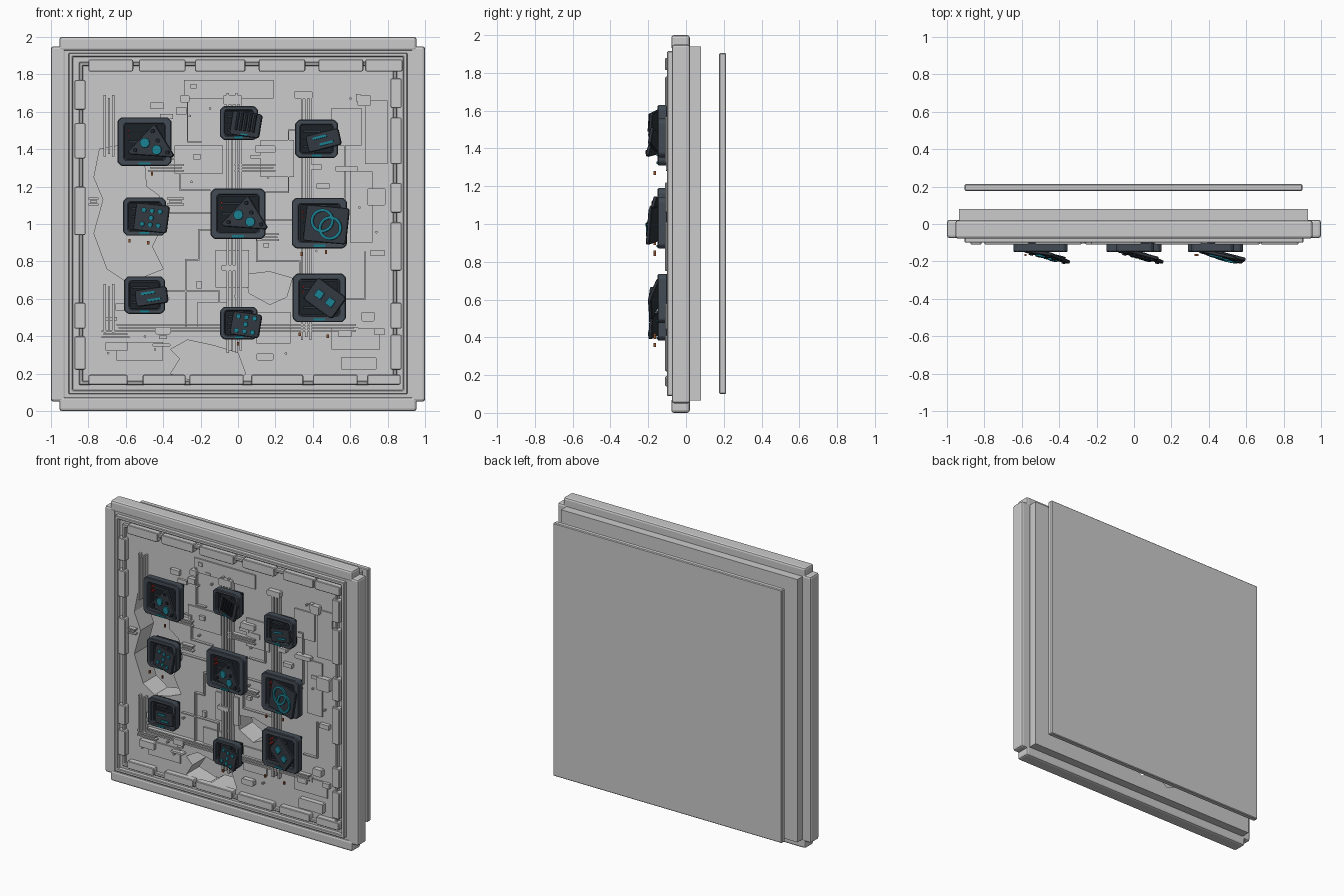
import bpy, bmesh, math, random
from mathutils import Matrix, Vector

if "Cube" in bpy.data.objects:
    bpy.data.objects.remove(bpy.data.objects["Cube"])
random.seed(4)
FACE = -0.07  # front surface of the wall panel


def mat(name, r, g, b):
    m = bpy.data.materials.new(name)
    m.diffuse_color = (r, g, b, 1)
    m.use_nodes = True
    m.node_tree.nodes["Principled BSDF"].inputs["Base Color"].default_value = m.diffuse_color
    return m


SLATE, DARK = mat("slate", .055, .07, .09), mat("dark", .03, .037, .048)
BLACK, TEAL = mat("recess", .012, .016, .022), mat("teal", .01, .2, .26)
RED, RUST = mat("red", .5, .03, .02), mat("rust", .3, .09, .03)


def prism(bm, pts, y0, y1, M=Matrix()):
    a = [bm.verts.new(M @ Vector((x, y0, z))) for x, z in pts]
    b = [bm.verts.new(M @ Vector((x, y1, z))) for x, z in pts]
    bm.faces.new(a)
    bm.faces.new(b[::-1])
    for i in range(len(a)):
        j = (i + 1) % len(a)
        bm.faces.new((a[i], b[i], b[j], a[j]))


def ring(bm, outer, inner, y0, y1, M=Matrix()):
    L = [[bm.verts.new(M @ Vector((x, y, z))) for x, z in p]
         for p, y in ((outer, y0), (outer, y1), (inner, y1), (inner, y0))]
    n = len(outer)
    for k in range(4):
        p, q = L[k], L[(k + 1) % 4]
        for i in range(n):
            j = (i + 1) % n
            bm.faces.new((p[i], p[j], q[j], q[i]))


def rect(x0, x1, z0, z1, c=0):
    if not c:
        return [(x0, z0), (x1, z0), (x1, z1), (x0, z1)]
    return [(x0 + c, z0), (x1 - c, z0), (x1, z0 + c), (x1, z1 - c),
            (x1 - c, z1), (x0 + c, z1), (x0, z1 - c), (x0, z0 + c)]


def mid(cx, cz, w, h, c=0):
    return rect(cx - w / 2, cx + w / 2, cz - h / 2, cz + h / 2, c)


def disc(cx, cz, r, n=16):
    return [(cx + r * math.cos(2 * math.pi * i / n), cz + r * math.sin(2 * math.pi * i / n)) for i in range(n)]


def finish(bm, name, material=None, bevel=0, seg=1):
    bmesh.ops.recalc_face_normals(bm, faces=bm.faces)
    me = bpy.data.meshes.new(name)
    bm.to_mesh(me)
    bm.free()
    ob = bpy.data.objects.new(name, me)
    bpy.context.collection.objects.link(ob)
    if material:
        me.materials.append(material)
    if bevel:
        b = ob.modifiers.new("bevel", 'BEVEL')
        b.width, b.segments = bevel, seg
    return ob


def plates(name, items, material=None, bevel=0, seg=1):
    """items: (outline, y_front, y_back)"""
    bm = bmesh.new()
    for pts, y0, y1 in items:
        prism(bm, pts, y0, y1)
    return finish(bm, name, material, bevel, seg)


# Wall panel with jagged holes broken right through it, and the floating back plate
holes = [
    [(-.74, 1.4), (-.63, 1.42), (-.5, 1.32), (-.49, 1.2), (-.42, 1.15), (-.39, 1.02), (-.46, .88), (-.4, .76),
     (-.5, .72), (-.61, .7), (-.7, .76), (-.77, .95), (-.72, 1.13), (-.77, 1.25)],
    [(-.36, .33), (-.27, .38), (-.13, .35), (0, .31), (.04, .2), (0, .16), (-.06, .195), (-.16, .195),
     (-.22, .155), (-.36, .2), (-.31, .28)],
    [(.04, .73), (.17, .745), (.29, .71), (.26, .61), (.17, .57), (.06, .63)]]
wall = plates("wall_panel", [(rect(-.935, .93, .065, 1.94), FACE, .08)])
cutter = plates("hole_cutter", [(h, -.3, .13) for h in holes])
cutter.hide_render = True
bo = wall.modifiers.new("holes", 'BOOLEAN')
bo.object, bo.solver = cutter, 'EXACT'
bpy.context.view_layer.objects.active = wall
bpy.ops.object.modifier_apply(modifier="holes")
bpy.data.objects.remove(cutter)
plates("back_plate", [(rect(-.905, .9, .1, 1.905), .176, .213)], bevel=.005)

# Outer frame bars, overlapped at the corners
plates("frame_bars", [(rect(s * .96 - .04, s * .96 + .04, .05, 1.95), -.075, .022) for s in (-1, 1)] +
       [(rect(-.955, .955, z, z + .075), -.078, .02) for z in (0, 1.925)], bevel=.014, seg=2)

# Stepped inner trims
bm = bmesh.new()
for x, z0, z1, w, y in ((.905, .09, 1.915, .022, -.1), (.85, .14, 1.865, .02, -.095)):
    ring(bm, rect(-x, x, z0, z1), rect(-x + w, x - w, z0 + w, z1 - w), y, FACE + .01)
finish(bm, "inner_trim", bevel=.004)

# Segmented edge blocks
blocks = []
for a, b in ((-.8, -.56), (-.53, -.28), (-.23, .04), (.11, .36), (.43, .67), (.68, .88)):
    blocks.append((rect(a, b, 1.815, 1.88, .006), -.11, FACE + .01))
for a, b in ((-.8, -.59), (-.51, -.28), (-.26, .03), (.07, .35), (.4, .64), (.69, .87)):
    blocks.append((rect(a, b, .14, .195, .006), -.11, FACE + .01))
for a, b in ((.22, .4), (.44, .58), (.94, 1.2), (1.35, 1.54), (1.61, 1.77)):
    blocks.append((rect(-.875, -.815, a, b, .006), -.11, FACE + .01))
for a, b in ((.22, .41), (.44, .58), (.75, 1.01), (1.06, 1.22), (1.32, 1.57), (1.62, 1.78)):
    blocks.append((rect(.815, .875, a, b, .006), -.11, FACE + .01))
plates("edge_blocks", blocks, bevel=.004)

# Thin surface panels
thin = [(-.29, .19, 1.67, 1.77), (.68, .8, 1.32, 1.66), (.5, .76, .33, .44), (-.65, -.4, .27, .37),
        (-.22, -.06, .44, .58), (.6, .72, .9, 1.28), (.5, .66, 1.42, 1.62), (-.12, .06, .66, .86),
        (-.34, -.08, 1.27, 1.42), (.12, .3, 1.25, 1.45), (.1, .28, .36, .53)]
plates("surface_panels", [(rect(*t), FACE - .01, FACE + .01) for t in thin])


def inside(x, z, h):
    c = False
    for i, (x1, z1) in enumerate(h):
        x0, z0 = h[i - 1]
        if (z1 > z) != (z0 > z) and x < (x0 - x1) * (z - z1) / (z0 - z1) + x1:
            c = not c
    return c


def clear(x, z, r):
    return not any(inside(x + dx, z + dz, h) for h in holes for dx in (-r, 0, r) for dz in (-r, 0, r))


# Raised small blocks and studs
raised = [(.55, .74, .22, .29), (.64, .71, 1.63, 1.69), (-.71, -.59, .32, .37), (-.46, -.36, .345, .36),
          (-.08, .02, 1.64, 1.69), (.52, .64, 1.28, 1.31), (.3, .4, 1.67, 1.71), (.66, .73, .48, .53),
          (.39, .45, 1.29, 1.32), (-.44, -.36, .41, .45), (.1, .19, .27, .31), (.09, .2, 1.38, 1.42),
          (-.09, 0, .75, .78), (-.31, -.26, 1.65, 1.69), (.69, .79, 1.1, 1.19)]
small = [(rect(*r, .006), -.105, FACE + .01) for r in raised]
for i in range(60):
    x, z = random.uniform(-.76, .76), random.uniform(.24, 1.74)
    if clear(x, z, .05):
        if i % 2:
            small.append((disc(x, z, .007, 8), -.095, FACE + .01))
        else:
            small.append((mid(x, z, random.uniform(.02, .08), random.uniform(.015, .04)),
                          -random.uniform(.085, .1), FACE + .01))
plates("small_blocks", small)

# Conduit bundles, then bent traces between the modules
rails = []
for x, z0, z1, n in ((-.69, 1.36, 1.69, 3), (-.69, .42, .68, 3), (-.02, .31, 1.7, 4), (.365, .38, 1.7, 3)):
    for k in range(n):
        rails.append((mid(x + (k - (n - 1) / 2) * .023, (z0 + z1) / 2, .012, z1 - z0 - .03 * (k % 2)), -.1, FACE + .01))
for z, x0, x1 in ((1.3, -.48, -.29), (1.3, -.02, .2), (1.12, -.8, -.745), (1.12, -.38, -.29), (.445, -.65, .63),
                  (.93, .1, .22), (.41, -.73, -.58)):
    for k in range(3):
        rails.append((mid((x0 + x1) / 2, z + (k - 1) * .016, x1 - x0 - .02 * (k % 2), .009), -.097, FACE + .01))
traces = [[(-.36, 1.35), (-.31, 1.35), (-.31, 1.18), (-.15, 1.18)], [(.3, 1.5), (.27, 1.5), (.27, 1.17), (.15, 1.17)],
          [(-.38, 1.06), (-.15, 1.06)], [(-.14, .97), (-.21, .97), (-.21, .81), (-.28, .81), (-.28, .45)],
          [(.54, 1.46), (.57, 1.46), (.57, 1.1)], [(.1, .93), (.1, .8), (.33, .8), (.33, .72)],
          [(-.38, .64), (-.1, .64), (-.1, .54)], [(.1, 1.02), (.29, 1.02)], [(.58, .6), (.68, .6), (.68, .85)],
          [(-.27, 1.7), (-.27, 1.44), (-.2, 1.44)]]
for t in traces:
    for (x0, z0), (x1, z1) in zip(t, t[1:]):
        rails.append((rect(min(x0, x1) - .004, max(x0, x1) + .004, min(z0, z1) - .004, max(z0, z1) + .004),
                      -.088, FACE + .01))
plates("conduits", rails)

# Nine device modules: x, z, width, height, lid style, roll of the lid
modules = [(-.5, 1.44, .29, .26, "tri", 4), (.005, 1.54, .205, .18, "vent", 8), (.42, 1.455, .23, .205, "bars", -14),
           (-.5, 1.04, .23, .205, "dots", 6), (0, 1.055, .295, .27, "tri", 4), (.435, 1.005, .295, .27, "rings", 5),
           (-.5, .62, .22, .2, "bars", -8), (.005, .47, .2, .175, "dots", 8), (.435, .605, .285, .26, "diamond", 35)]
RX, RZ = Matrix.Rotation(math.radians(-6), 4, 'X'), Matrix.Rotation(math.radians(-14), 4, 'Z')
for n, (cx, cz, w, h, kind, roll) in enumerate(modules, 1):
    # housing ring, recess and inner bezel
    bm = bmesh.new()
    ring(bm, mid(cx, cz, w, h, .02), mid(cx, cz, w * .74, h * .74, .008), -.15, -.098)
    finish(bm, f"module_housing_{n}", SLATE, .005)
    plates(f"module_recess_{n}", [(mid(cx, cz, w * .84, h * .84), -.105, FACE + .01)], BLACK)
    bm = bmesh.new()
    ring(bm, mid(cx, cz, w * .74, h * .74), mid(cx, cz, w * .68, h * .68), -.125, -.1)
    for k in (-.2, 0, .2):
        prism(bm, mid(cx - w * .1, cz + k * h, w * .4, .012), -.122, -.1)
    finish(bm, f"module_bezel_{n}", DARK)
    plates(f"status_strip_{n}", [(mid(cx, cz - h / 2 + .014, w * .22, .012), -.157, -.14)], TEAL)
    if w > .25:
        plates(f"warning_lights_{n}", [(mid(cx - w * .3, cz + k, .009, .012), -.135, -.1)
                                       for k in (.03, .06)], RED)
    # tilted, loosened lid
    M = (Matrix.Translation((cx + .038, -.168, cz - .008)) @ RZ @ RX
         @ Matrix.Rotation(math.radians(roll), 4, 'Y'))
    lw, lh = w * .8, h * .72
    lid, dark, glow = bmesh.new(), bmesh.new(), bmesh.new()
    if kind == "tri":
        prism(lid, [(.0, .1), (-.125, -.055), (-.11, -.068), (.12, -.068), (.13, -.055), (.012, .1)], -.009, .009, M)
        for x, z in ((-.034, -.002), (.035, -.035)):
            prism(glow, disc(x, z, .026), -.018, 0, M)
        for x, z in ((.003, .065), (-.085, -.045), (.095, -.045), (.035, .015)):
            prism(dark, disc(x, z, .011, 10), -.017, 0, M)
    elif kind == "diamond":
        prism(lid, mid(-.01, 0, lw * .85, lh * .75, .012), -.009, .009, M)
        for x in (-.045, .03):
            prism(glow, mid(x, .0, .042, .042), -.018, 0, M)
    else:
        sh = .62 if kind == "bars" else 1
        prism(lid, mid(0, 0, lw, lh * sh, .01), -.009, .009, M)
    if kind == "vent":
        for k in range(5):
            prism(dark, mid((k - 2) * .024, .01, .013, lh * .72), -.02, 0, M)
        prism(glow, mid(0, -lh * .43, .04, .008), -.014, 0, M)
    elif kind == "bars":
        for x, z in ((-.015, .02), (.015, -.02)):
            prism(glow, mid(x, z, lw * .42, .013), -.016, 0, M)
    elif kind == "dots":
        for i in range(3):
            for j in (-1, 0, 1):
                if (i, j) not in ((0, 0), (2, 0)):
                    prism(glow, disc((i - 1) * .045, j * .038, .013, 12), -.017, 0, M)
    elif kind == "rings":
        for x, z in ((-.022, .018), (.026, -.018)):
            ring(glow, disc(x, z, .064, 28), disc(x, z, .049, 28), -.02, 0, M)
    finish(lid, f"module_lid_{n}", DARK, .003)
    finish(glow, f"lid_glow_{n}", TEAL)
    if dark.verts:
        finish(dark, f"lid_details_{n}", BLACK)

# Loose fasteners drifting in front of the wall
loose = [(.34, .84), (.47, .85), (-.58, .91), (-.48, .9), (.48, .4), (.33, .41), (0, .36), (-.46, 1.27)]
plates("loose_fasteners", [(mid(x, z, .011, .02), -.172, -.16) for x, z in loose], RUST)
